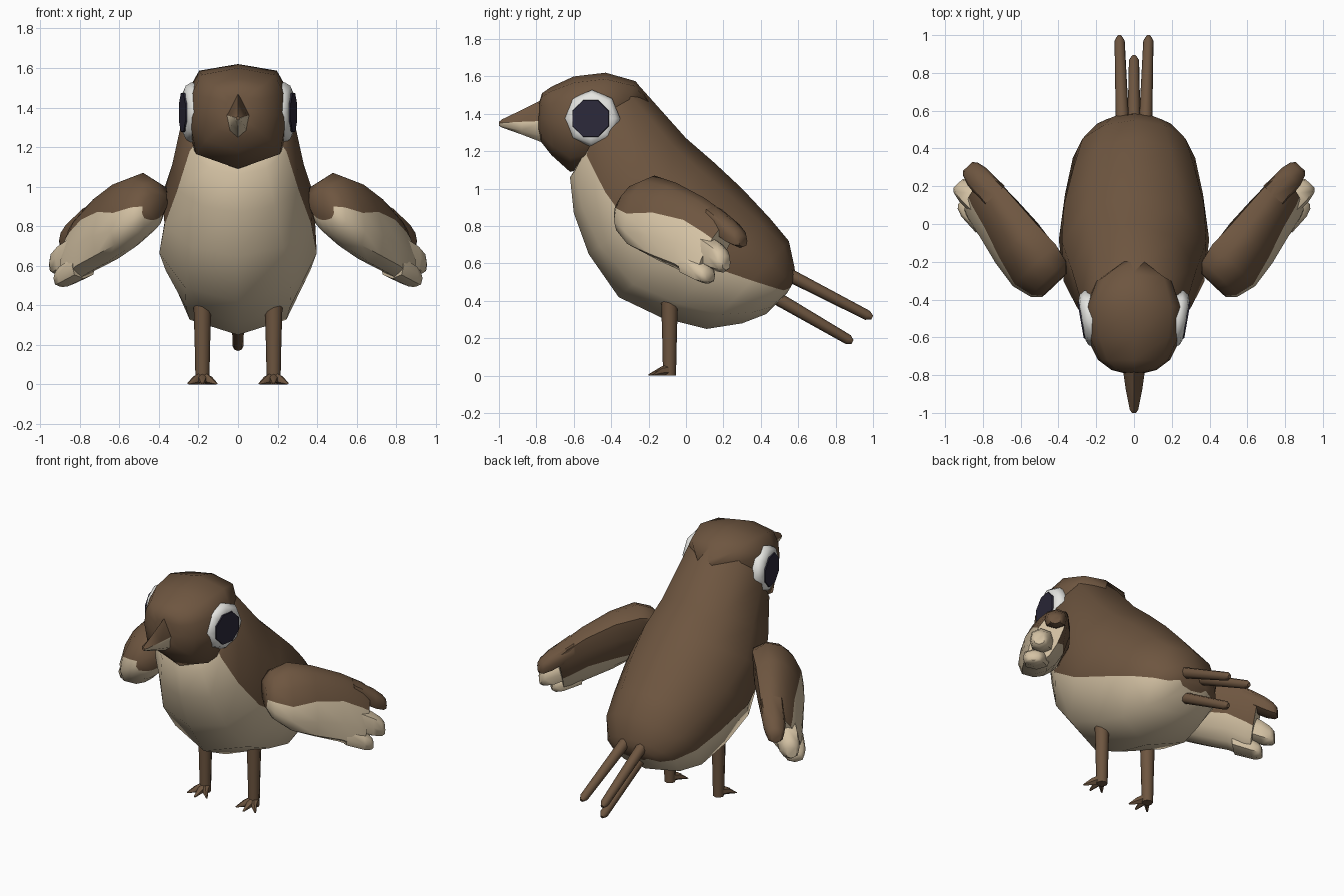
import bpy, bmesh, math
from mathutils import Vector

cube = bpy.data.objects.get("Cube")
if cube:
    bpy.data.objects.remove(cube, do_unlink=True)


def material(name, rgb):
    m = bpy.data.materials.new(name)
    m.use_nodes = True
    col = (*rgb, 1.0)
    m.diffuse_color = col
    bsdf = next(n for n in m.node_tree.nodes if n.type == 'BSDF_PRINCIPLED')
    bsdf.inputs["Base Color"].default_value = col
    bsdf.inputs["Roughness"].default_value = 0.8
    return m


BROWN = material("feather_brown", (0.155, 0.092, 0.051))
CREAM = material("belly_cream", (0.66, 0.54, 0.37))
WHITE = material("eye_white", (0.78, 0.78, 0.75))
DARK = material("pupil_dark", (0.025, 0.022, 0.042))


def finish(name, bm, mats, angle):
    bmesh.ops.recalc_face_normals(bm, faces=bm.faces)
    me = bpy.data.meshes.new(name)
    bm.to_mesh(me)
    bm.free()
    for m in mats:
        me.materials.append(m)
    ob = bpy.data.objects.new(name, me)
    bpy.context.scene.collection.objects.link(ob)
    bpy.ops.object.select_all(action='DESELECT')
    ob.select_set(True)
    bpy.context.view_layer.objects.active = ob
    bpy.ops.object.shade_smooth_by_angle(angle=math.radians(angle))


def loft(name, rings, upper, lower, mats, p=1.0, mirror=1, angle=50, end_mat=0, inner=0.0):
    """Skin of rings (top, bottom, half-thickness vector, seam fraction);
    the first material lies above the seam row, the second below it."""
    bm = bmesh.new()
    half = upper + lower
    n = 2 * half
    loops = []
    for top, bottom, side, f in rings:
        top, bottom, side = Vector(top), Vector(bottom), Vector(side)
        loop = []
        for j in range(n):
            k, sgn = (j, 1) if j <= half else (n - j, -1)
            seam = math.acos(1 - 2 * (f if sgn > 0 else f + inner))
            if k <= upper:
                a = seam * k / upper
            else:
                a = seam + (math.pi - seam) * (k - upper) / lower
            q = top.lerp(bottom, (1 - math.cos(a)) / 2)
            if 0 < k < half:
                q += side * sgn * math.sin(a) ** p
            loop.append(bm.verts.new((q.x * mirror, q.y, q.z)))
        loops.append(loop)
    for a, b in zip(loops, loops[1:]):
        for j in range(n):
            face = bm.faces.new((a[j], a[(j + 1) % n], b[(j + 1) % n], b[j]))
            k = j if j < half else n - 1 - j
            face.material_index = 0 if k < upper or len(mats) == 1 else 1
    bm.faces.new(loops[0])
    bm.faces.new(loops[-1]).material_index = end_mat
    finish(name, bm, mats, angle)


def mid(ty, tz, by, bz, w, f=0.5):
    """Ring on the centre plane."""
    return (0, ty, tz), (0, by, bz), (w, 0, 0), f


# Body, brown back and cream belly
loft("body", [
    mid(-0.35, 1.58, -0.56, 1.16, 0.245, 0.80),
    mid(-0.25, 1.55, -0.62, 1.06, 0.285, 0.76),
    mid(0.00, 1.27, -0.60, 0.87, 0.340, 0.72),
    mid(0.15, 1.14, -0.52, 0.65, 0.397, 0.68),
    mid(0.30, 1.00, -0.36, 0.42, 0.403, 0.58),
    mid(0.45, 0.84, -0.13, 0.31, 0.365, 0.50),
    mid(0.55, 0.72, 0.11, 0.25, 0.325, 0.45),
    mid(0.58, 0.58, 0.30, 0.28, 0.255, 0.37),
    mid(0.585, 0.54, 0.43, 0.33, 0.18, 0.40),
    mid(0.575, 0.50, 0.54, 0.44, 0.10, 0.50),
], 3, 2, [BROWN, CREAM], p=0.95, angle=75)

# Head, tapering into the nape
loft("head", [
    mid(-0.785, 1.46, -0.79, 1.30, 0.06),
    mid(-0.77, 1.51, -0.775, 1.25, 0.12),
    mid(-0.72, 1.545, -0.72, 1.18, 0.19),
    mid(-0.60, 1.60, -0.62, 1.09, 0.245),
    mid(-0.43, 1.62, -0.48, 1.12, 0.263),
    mid(-0.27, 1.575, -0.40, 1.20, 0.21),
    mid(-0.19, 1.475, -0.32, 1.30, 0.07),
], 3, 2, [BROWN], p=0.42, angle=60)

# Beak, cream lower half
loft("beak", [
    mid(-0.75, 1.485, -0.75, 1.24, 0.062, 0.50),
    mid(-0.88, 1.42, -0.88, 1.29, 0.043, 0.48),
    mid(-0.985, 1.37, -0.985, 1.327, 0.022, 0.42),
    mid(-1.0, 1.357, -1.0, 1.337, 0.010, 0.42),
], 1, 2, [BROWN, CREAM])


def stacked_disc(name, centre, axis, steps, mat, turn=0.0):
    """Octagonal disc from (radius, height) steps along an axis."""
    bm = bmesh.new()
    axis = Vector(axis).normalized()
    up = Vector((0, 0, 1))
    across = axis.cross(up)
    loops = []
    for r, h in steps:
        loops.append([bm.verts.new(Vector(centre) + axis * h
                      + up * r * math.cos(turn + i * math.pi / 4)
                      + across * r * math.sin(turn + i * math.pi / 4)) for i in range(8)])
    for a, b in zip(loops, loops[1:]):
        for i in range(8):
            bm.faces.new((a[i], a[(i + 1) % 8], b[(i + 1) % 8], b[i]))
    bm.faces.new(loops[0])
    bm.faces.new(loops[-1])
    finish(name, bm, [mat], 50)


OUT = Vector((0.73, -0.68, 0))  # outward face of the left wing


def feather(name, start, tip, height, width, mat, s):
    """Short blunt feather lying along the wing."""
    a, b = Vector(start), Vector(tip)
    rings = []
    for t, k in ((0, 1.0), (0.65, 0.9), (0.9, 0.7), (1, 0.45)):
        c, h = a.lerp(b, t), Vector((0, 0, height * k / 2))
        rings.append((c + h, c - h, OUT * width * k, 0.5))
    loft(name, rings, 2, 2, [mat], mirror=s, p=0.6)


WING = [  # top, bottom, half thickness, seam
    ((0.40, -0.30, 0.97), (0.44, -0.345, 0.83), 0.085, 0.50),
    ((0.42, -0.25, 1.03), (0.48, -0.33, 0.76), 0.125, 0.50),
    ((0.48, -0.17, 1.07), (0.57, -0.265, 0.68), 0.145, 0.52),
    ((0.58, -0.05, 1.03), (0.665, -0.145, 0.615), 0.14, 0.38),
    ((0.69, 0.10, 0.95), (0.765, -0.025, 0.56), 0.12, 0.30),
    ((0.77, 0.21, 0.87), (0.835, 0.045, 0.515), 0.10, 0.30),
    ((0.80, 0.245, 0.83), (0.86, 0.075, 0.505), 0.085, 0.30),
]

for s, side in ((1, "left"), (-1, "right")):
    # Eye: bevelled white octagon with a dark pupil plate
    axis = (s * 0.985, -0.174, 0)
    eye = (s * 0.25, -0.505, 1.375)
    stacked_disc(side + "_eye_white", eye, axis,
                 [(0.14, -0.06), (0.153, -0.015), (0.135, 0.015), (0.105, 0.026)], WHITE)
    stacked_disc(side + "_pupil", eye, axis,
                 [(0.107, 0.025), (0.105, 0.033)], DARK, math.pi / 8)

    # Wing and its feather tips
    loft(side + "_wing", [(t, b, OUT * w, f) for t, b, w, f in WING], 3, 3,
         [BROWN, CREAM], p=0.8, mirror=s, end_mat=1, inner=0.3)
    feather(side + "_wing_tip_top", (0.74, 0.15, 0.84), (0.88, 0.305, 0.72),
            0.14, 0.075, BROWN, s)
    feather(side + "_wing_tip_upper", (0.77, 0.07, 0.70), (0.932, 0.215, 0.605),
            0.18, 0.075, CREAM, s)
    feather(side + "_wing_tip_lower", (0.78, 0.01, 0.60), (0.905, 0.13, 0.53),
            0.13, 0.08, CREAM, s)

    # Leg as a stack of narrow rings
    loft(side + "_leg", [((0.18, -0.088 - r, z), (0.18, -0.088 + r, z), (r, 0, 0), 0.5)
                         for z, r in ((0.0, 0.034), (0.06, 0.036), (0.2, 0.039), (0.44, 0.046))],
         2, 2, [BROWN], mirror=s)
    # Three splayed toes
    for name, dx, y in (("inner", -0.07, -0.175), ("middle", 0.0, -0.2), ("outer", 0.07, -0.175)):
        loft(f"{side}_{name}_toe", [
            ((0.18, -0.07, 0.065), (0.18, -0.07, 0), (0.03, 0, 0), 0.7),
            ((0.18 + dx * 0.4, -0.13, 0.05), (0.18 + dx * 0.4, -0.13, 0), (0.024, 0, 0), 0.7),
            ((0.18 + dx, y, 0.008), (0.18 + dx, y, 0), (0.007, 0, 0), 0.7),
        ], 2, 1, [BROWN], mirror=s)


def tail_feather(name, start, tip):
    """Thin rod with a blunt point."""
    a, b = Vector(start), Vector(tip)
    up = Vector((0, 0.48, 0.88))
    rings = []
    for t, r in ((0, 0.036), (0.95, 0.027), (1, 0.012)):
        c = a.lerp(b, t)
        rings.append((c + up * r, c - up * r, (r, 0, 0), 0.5))
    loft(name, rings, 2, 2, [BROWN])


# Tail
tail_feather("tail_feather_left", (0.06, 0.50, 0.565), (0.077, 0.995, 0.31))
tail_feather("tail_feather_right", (-0.06, 0.50, 0.565), (-0.077, 0.995, 0.31))
tail_feather("tail_feather_centre", (0, 0.45, 0.435), (0, 0.89, 0.18))
